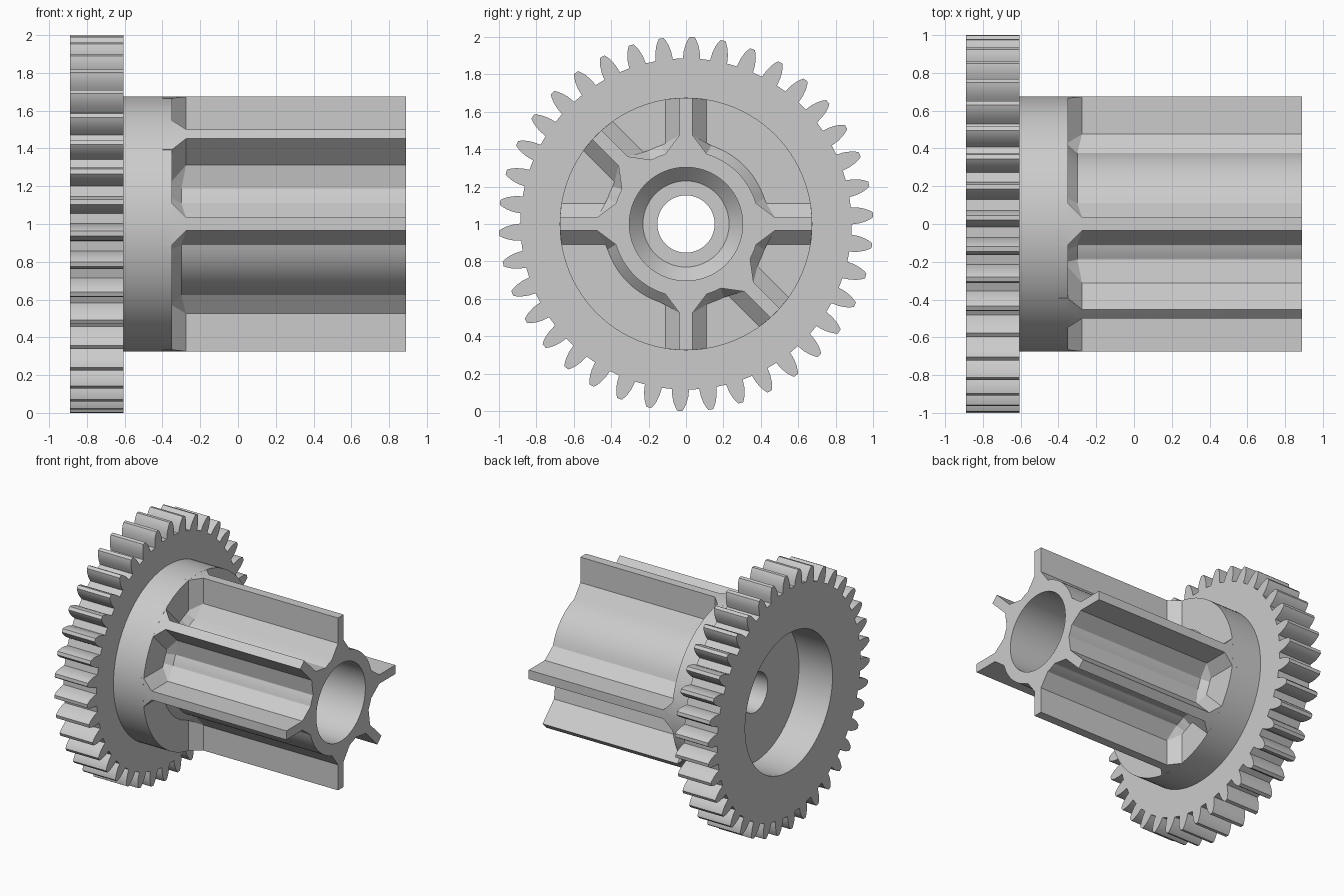
import bpy, bmesh
from math import sin, cos, pi, radians, atan2, hypot, tau

cube = bpy.data.objects.get("Cube")
if cube:
    bpy.data.objects.remove(cube, do_unlink=True)

grey = bpy.data.materials.new("plain_grey")
grey.use_nodes = True
grey.diffuse_color = (0.6, 0.6, 0.6, 1)
grey.node_tree.nodes["Principled BSDF"].inputs["Base Color"].default_value = (0.6, 0.6, 0.6, 1)


def loft(name, rings):
    """Solid through rings of (x, radius, angle) points around the shaft axis."""
    bm = bmesh.new()
    loops = [[bm.verts.new((x, r * cos(a), 1 + r * sin(a))) for x, r, a in ring] for ring in rings]
    n = len(loops[0])
    for lo, hi in zip(loops, loops[1:]):
        for i in range(n):
            j = (i + 1) % n
            bm.faces.new((lo[i], lo[j], hi[j], hi[i]))
    bm.faces.new(loops[0][::-1])
    bm.faces.new(loops[-1])
    bmesh.ops.remove_doubles(bm, verts=bm.verts, dist=1e-5)
    bmesh.ops.recalc_face_normals(bm, faces=bm.faces)
    mesh = bpy.data.meshes.new(name)
    bm.to_mesh(mesh)
    bm.free()
    mesh.materials.append(grey)
    obj = bpy.data.objects.new(name, mesh)
    bpy.context.collection.objects.link(obj)
    return obj


def lathe(name, profile, steps=96):
    return loft(name, [[(x, r, tau * i / steps) for i in range(steps)] for x, r in profile])


# Gear wheel with rounded, tapering teeth
TEETH = 38
tooth = [(0.885, -0.052), (0.925, -0.046), (0.96, -0.035), (0.985, -0.023), (1.0, -0.013)]
tooth += [(r, -a) for r, a in reversed(tooth)]
outline = [(r, a + radians(88.1) + tau * k / TEETH) for k in range(TEETH) for r, a in tooth]
gear = loft("gear_wheel", [[(x, r, a) for r, a in outline] for x in (-0.89, -0.605)])

# Round collar in front of the gear
collar = lathe("collar", [(-0.605, 0.675), (-0.35, 0.675)])

# Finned spindle: four cross fins and two diagonal ones
FINS = [radians(d) for d in (0, 90, 135, 180, 270, 315)]


def section(half_fin, tube):
    """Cross-section loop; each half fin runs from root to tip."""
    pts = []
    fin = [(u, -v) for u, v in half_fin] + half_fin[::-1]
    root = atan2(half_fin[0][1], half_fin[0][0])
    for a, b in zip(FINS, FINS[1:] + [FINS[0] + tau]):
        pts += [(hypot(u, v), a + atan2(v, u), i in (0, len(fin) - 1)) for i, (u, v) in enumerate(fin)]
        start, end = a + root, b - root
        pts += [(tube, start + (end - start) * i / 16, True) for i in range(1, 16)]
    return pts


slim = section([(0.375, 0.11), (0.475, 0.035), (0.674, 0.035), (0.674, 0.035)], 0.39)
flare = section([(0.419, 0.136), (0.43, 0.11), (0.666, 0.11), (0.674, 0.035)], 0.44)
spindle = loft("finned_spindle", [
    [(-0.4, r, a) for r, a, _ in flare],
    [(-0.35, r, a) for r, a, _ in flare],
    [(-0.3 if on_tube else -0.275, r, a) for r, a, on_tube in slim],
    [(0.89, r, a) for r, a, _ in slim]])

# Stepped bore and rear recess, cut through every part
cutter = lathe("bore_cutter", [(-1.0, 0.54), (-0.6, 0.54), (-0.6, 0.153), (-0.35, 0.153),
                               (-0.35, 0.23), (-0.275, 0.303), (1.0, 0.303)])
cutter.hide_render = True
for part in (gear, collar, spindle):
    mod = part.modifiers.new("bore", "BOOLEAN")
    mod.operation = "DIFFERENCE"
    mod.solver = "EXACT"
    mod.object = cutter
    bpy.ops.object.select_all(action="DESELECT")
    part.select_set(True)
    bpy.context.view_layer.objects.active = part
    bpy.ops.object.modifier_apply(modifier=mod.name)
    bpy.ops.object.shade_smooth_by_angle(angle=radians(25))
bpy.data.objects.remove(cutter, do_unlink=True)
